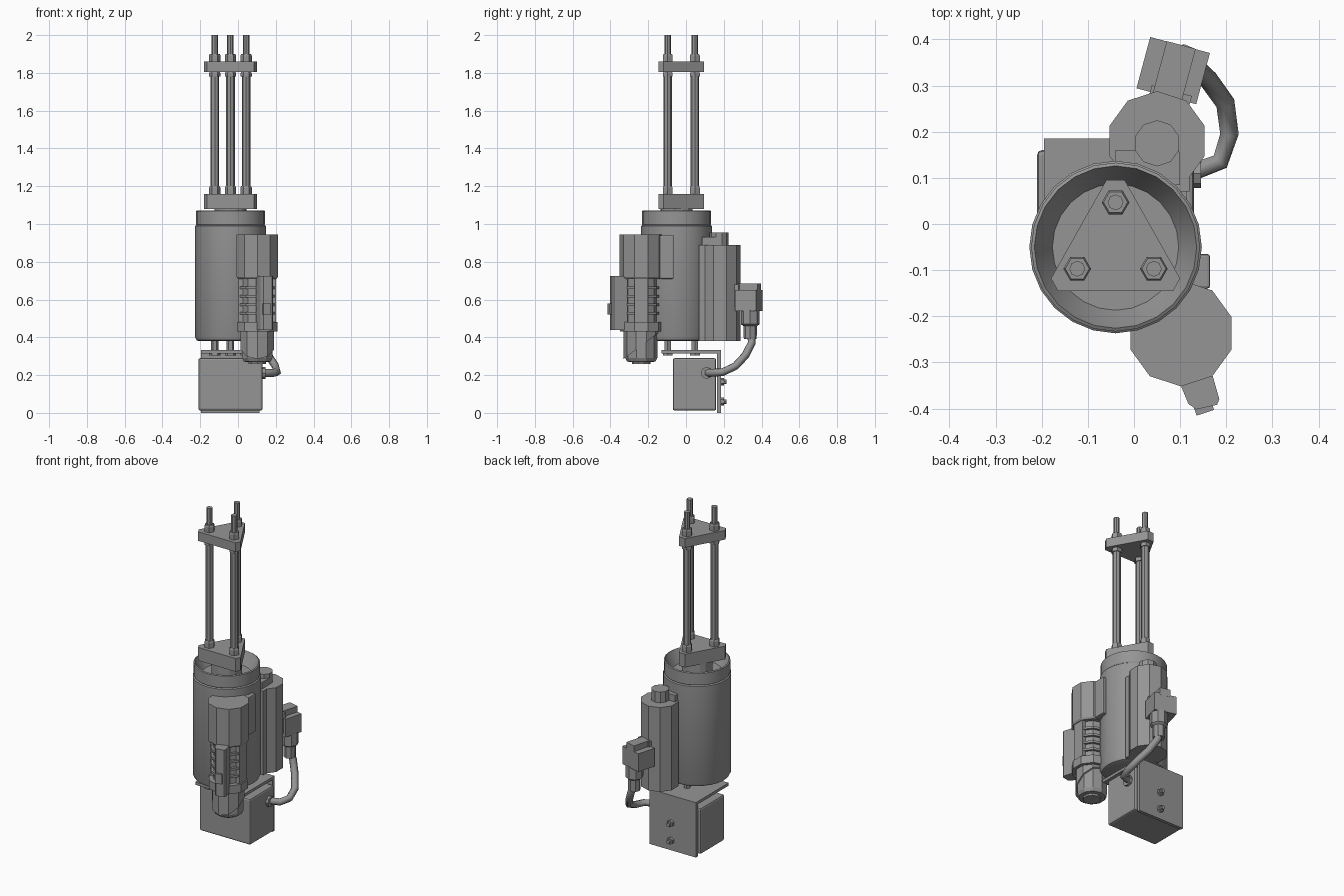
import bpy, bmesh, math
from mathutils import Vector, Matrix

if "Cube" in bpy.data.objects:
    bpy.data.objects.remove(bpy.data.objects["Cube"])

grey = bpy.data.materials.new("steel grey")
grey.diffuse_color = (0.3, 0.3, 0.3, 1)
grey.use_nodes = True
grey.node_tree.nodes["Principled BSDF"].inputs["Base Color"].default_value = grey.diffuse_color


def finish(bm, name, smooth=False, bevel=0):
    bmesh.ops.recalc_face_normals(bm, faces=bm.faces)
    me = bpy.data.meshes.new(name)
    bm.to_mesh(me)
    bm.free()
    me.materials.append(grey)
    ob = bpy.data.objects.new(name, me)
    bpy.context.collection.objects.link(ob)
    if bevel:
        m = ob.modifiers.new("bevel", 'BEVEL')
        m.width, m.segments = bevel, 2
    if smooth:
        bpy.ops.object.select_all(action='DESELECT')
        ob.select_set(True)
        bpy.context.view_layer.objects.active = ob
        bpy.ops.object.shade_smooth_by_angle(angle=math.radians(30))
    return ob


def lathe(name, x, y, prof, n, smooth=False, turn=0.0):
    """Revolve (radius, z) points about a vertical axis and cap open ends."""
    bm = bmesh.new()
    rings = [[bm.verts.new((x + r * math.cos(turn + math.tau * i / n),
                            y + r * math.sin(turn + math.tau * i / n), z)) for i in range(n)]
             for r, z in prof]
    for a, b in zip(rings, rings[1:]):
        for i in range(n):
            j = (i + 1) % n
            bm.faces.new((a[i], a[j], b[j], b[i]))
    bm.faces.new(rings[0])
    bm.faces.new(rings[-1])
    return finish(bm, name, smooth)


def prism(name, pts, z0, z1):
    bm = bmesh.new()
    f = bm.faces.new([bm.verts.new((x, y, z0)) for x, y in pts])
    top = bmesh.ops.extrude_face_region(bm, geom=[f])["geom"]
    bmesh.ops.translate(bm, vec=(0, 0, z1 - z0),
                        verts=[v for v in top if isinstance(v, bmesh.types.BMVert)])
    return finish(bm, name)


def box(name, x0, x1, y0, y1, z0, z1, bevel=0, turn=0):
    """Axis box, optionally turned about its own vertical axis (degrees)."""
    bm = bmesh.new()
    bmesh.ops.create_cube(bm, size=1)
    c = Vector(((x0 + x1) / 2, (y0 + y1) / 2, (z0 + z1) / 2))
    bmesh.ops.transform(bm, verts=bm.verts, matrix=Matrix.Translation(c)
                        @ Matrix.Rotation(math.radians(turn), 4, 'Z')
                        @ Matrix.Diagonal((x1 - x0, y1 - y0, z1 - z0, 1)))
    return finish(bm, name, bevel=bevel)


def stud(name, c, axis, r, length, n):
    """Cylinder from c along axis."""
    bm = bmesh.new()
    bmesh.ops.create_cone(bm, cap_ends=True, segments=n, radius1=r, radius2=r, depth=length)
    rot = Vector((0, 0, 1)).rotation_difference(Vector(axis)).to_matrix().to_4x4()
    mid = Vector(c) + Vector(axis) * length / 2
    bmesh.ops.transform(bm, verts=bm.verts, matrix=Matrix.Translation(mid) @ rot)
    return finish(bm, name)


# Main drum with collar and recessed mouth
CX, CY = -0.04, -0.05
lathe("main_drum", CX, CY, [(0.165, 0.38), (0.18, 0.385), (0.187, 0.40), (0.187, 0.99),
                            (0.18, 0.995), (0.183, 1.0), (0.183, 1.068), (0.176, 1.072),
                            (0.16, 1.04), (0.137, 1.0)], 24, True)
lathe("mouth_core", CX, CY, [(0.085, 0.99), (0.085, 1.085)], 16)

# Triangular plates
tri = [(-0.06, 0.095), (-0.02, 0.095), (0.10, -0.118), (0.085, -0.145),
       (-0.165, -0.145), (-0.18, -0.118)]
prism("lower_triangle_block", tri, 1.08, 1.16)
prism("upper_triangle_plate", tri, 1.805, 1.86)

# Three tie rods with stacked nuts, and feet below the drum
for i, (x, y) in enumerate([(-0.04, 0.047), (-0.123, -0.097), (0.043, -0.097)]):
    lathe(f"rod_{i}", x, y, [(0.023, 1.15), (0.023, 1.82), (0.017, 1.85), (0.017, 2.0)], 8)
    for j, (z0, z1) in enumerate([(1.16, 1.20), (1.78, 1.805), (1.86, 1.90)]):
        lathe(f"nut_{i}_{j}", x, y, [(0.03, z0), (0.03, z1 - 0.008), (0.026, z1)], 6)
    lathe(f"foot_{i}", x, y, [(0.03, 0.305), (0.03, 0.33), (0.02, 0.331), (0.02, 0.39)], 6)

# Control box on an L-shaped bracket
box("control_box", -0.21, 0.13, -0.07, 0.16, 0.012, 0.29, 0.01)
box("bracket_shelf", -0.195, 0.115, -0.13, 0.185, 0.315, 0.332)
box("bracket_back", -0.195, 0.115, 0.165, 0.185, 0.0, 0.332)
for i, z in enumerate((0.06, 0.165)):
    stud(f"bracket_bolt_{i}", (-0.03, 0.18, z), (0, 1, 0), 0.012, 0.035, 8)
    stud(f"bracket_nut_{i}", (-0.03, 0.18, z), (0, 1, 0), 0.021, 0.02, 6)

# Front motor: head, ribbed middle, clamp ring and nose
MX, MY, T = 0.102, -0.237, math.radians(18)
lathe("motor_head", MX, MY, [(0.108, 0.71), (0.115, 0.72), (0.115, 0.945)], 10, turn=T)
lathe("motor_core", MX, MY, [(0.085, 0.40), (0.085, 0.72)], 10, turn=T)
for i in range(4):
    z = 0.52 + 0.045 * i
    lathe(f"motor_rib_{i}", MX, MY, [(0.1, z), (0.1, z + 0.013)], 10, turn=T)
lathe("motor_clamp", MX, MY, [(0.113, 0.43), (0.113, 0.48)], 10, turn=T)
lathe("motor_nose", MX, MY, [(0.05, 0.258), (0.05, 0.27), (0.075, 0.271), (0.085, 0.29),
                             (0.085, 0.44)], 10, turn=T)
for i, a in enumerate((0, 180)):
    d = Vector((math.cos(math.radians(a)), math.sin(math.radians(a))))
    x, y = MX + d.x * 0.085, MY + d.y * 0.085
    box(f"motor_side_rail_{i}", x - 0.014, x + 0.014, y - 0.035, y + 0.035, 0.47, 0.72)
# Nose sleeve cut on a slant, long at the front
sleeve = lathe("nose_sleeve", MX, MY, [(0.093, 0.26), (0.093, 0.44)], 10, turn=T)
bm = bmesh.new()
bm.from_mesh(sleeve.data)
bmesh.ops.bisect_plane(bm, geom=bm.verts[:] + bm.edges[:] + bm.faces[:],
                       plane_co=(MX, -0.33, 0.285), plane_no=(0, 0.6, -0.8), clear_outer=True)
bmesh.ops.holes_fill(bm, edges=bm.edges)
bm.to_mesh(sleeve.data)
bm.free()
# Motor front terminal and mounting rib
prism("motor_terminal", [(0.095, -0.335), (0.165, -0.31), (0.185, -0.38), (0.18, -0.392),
                         (0.135, -0.402), (0.118, -0.39)], 0.44, 0.725)
box("terminal_button", 0.13, 0.17, -0.41, -0.38, 0.52, 0.58, turn=18)
box("motor_mount", 0.07, 0.165, -0.14, -0.065, 0.71, 0.94, 0.006)

# Rear canister with cap and web to the drum
lathe("rear_canister", 0.05, 0.18, [(0.108, 0.38), (0.108, 0.89)], 10, turn=T)
box("canister_web", -0.03, 0.12, 0.07, 0.16, 0.38, 0.89)
lathe("canister_cap", 0.05, 0.175, [(0.05, 0.88), (0.05, 0.955)], 10, turn=T)
prism("cap_neck", [(-0.04, 0.085), (0.10, 0.085), (0.098, 0.16), (0.0, 0.16), (-0.04, 0.16)],
      0.88, 0.93)

# Connector on the back of the canister
box("connector_body", 0.018, 0.152, 0.275, 0.39, 0.54, 0.65, turn=-15)
box("connector_ridge", 0.055, 0.12, 0.275, 0.39, 0.64, 0.685, turn=-15)
box("connector_base", 0.03, 0.12, 0.235, 0.29, 0.56, 0.68, turn=-15)
lathe("cable_plug", 0.108, 0.34, [(0.034, 0.39), (0.036, 0.46), (0.05, 0.47), (0.05, 0.545)], 8)

# Cable from the plug to the control box
cu = bpy.data.curves.new("cable", 'CURVE')
cu.dimensions, cu.bevel_depth, cu.bevel_resolution, cu.use_fill_caps = '3D', 0.021, 1, True
path = [(0.108, 0.345, 0.42), (0.125, 0.348, 0.37), (0.16, 0.315, 0.305), (0.198, 0.262, 0.248),
        (0.207, 0.195, 0.216), (0.187, 0.135, 0.212), (0.12, 0.11, 0.212)]
sp = cu.splines.new('POLY')
sp.points.add(len(path) - 1)
for p, c in zip(sp.points, path):
    p.co = (*c, 1)
cu.materials.append(grey)
bpy.context.collection.objects.link(bpy.data.objects.new("cable", cu))
stud("cable_grommet", (0.12, 0.11, 0.212), (1, 0, 0), 0.032, 0.025, 8)
